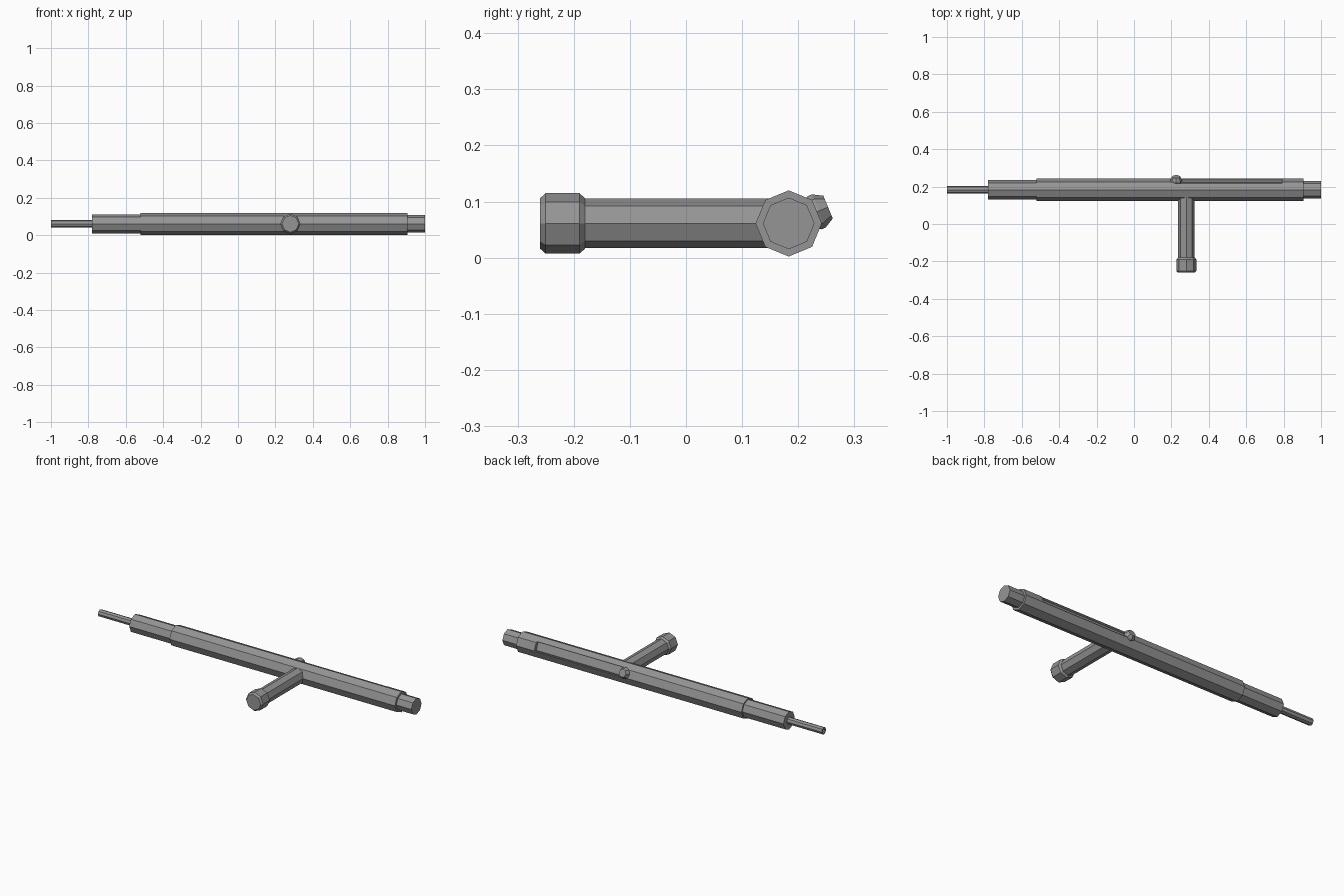
import bpy, bmesh, math
from mathutils import Vector, Matrix

if "Cube" in bpy.data.objects:
    bpy.data.objects.remove(bpy.data.objects["Cube"], do_unlink=True)

SIDES = 8
AXIS_Y, AXIS_Z = 0.183, 0.061

metal = bpy.data.materials.new("grey metal")
metal.use_nodes = True
grey = (0.3, 0.3, 0.3, 1)
metal.diffuse_color = grey
metal.node_tree.nodes["Principled BSDF"].inputs["Base Color"].default_value = grey


def finish(bm, name):
    bmesh.ops.recalc_face_normals(bm, faces=bm.faces)
    mesh = bpy.data.meshes.new(name)
    bm.to_mesh(mesh)
    bm.free()
    mesh.materials.append(metal)
    obj = bpy.data.objects.new(name, mesh)
    bpy.context.collection.objects.link(obj)
    return obj


def lathe(name, origin, axis, profile):
    """Octagonal solid: (distance along axis, radius) rings with both ends capped."""
    axis, origin = Vector(axis).normalized(), Vector(origin)
    u = Vector((0, 0, 1))
    u = (u - axis * u.dot(axis)).normalized()
    v = axis.cross(u)
    bm = bmesh.new()
    rings = []
    for d, r in profile:
        ring = []
        for i in range(SIDES):
            a = math.tau * i / SIDES
            ring.append(bm.verts.new(origin + axis * d + (u * math.cos(a) + v * math.sin(a)) * r))
        rings.append(ring)
    for low, high in zip(rings, rings[1:]):
        for i in range(SIDES):
            j = (i + 1) % SIDES
            bm.faces.new((low[i], low[j], high[j], high[i]))
    bm.faces.new(rings[0])
    bm.faces.new(rings[-1])
    return finish(bm, name)


# Main tube with stepped collar and end plug
centre = (0, AXIS_Y, AXIS_Z)
along = (1, 0, 0)
tube = lathe("main_tube", centre, along, [(-0.52, 0.059), (0.905, 0.059)])
lathe("front_collar", centre, along, [(-0.78, 0.051), (-0.51, 0.051)])
lathe("end_plug", centre, along, [(0.89, 0.046), (1.0, 0.046)])

# Thin barrel with a hollow mouth
lathe("thin_barrel", centre, along,
      [(-0.9, 0.012), (-1.0, 0.012), (-1.0, 0.02), (-0.77, 0.02)])

# Side handle and its chamfered end cap
lathe("side_handle", (0.28, 0, AXIS_Z), (0, 1, 0), [(-0.19, 0.044), (0.16, 0.044)])
lathe("handle_cap", (0.28, 0, AXIS_Z), (0, 1, 0),
      [(-0.26, 0.045), (-0.25, 0.054), (-0.19, 0.054), (-0.18, 0.045)])

# Slide slot cut along the upper rear facet
tilt = math.radians(22.5)
normal = Vector((0, math.cos(tilt), math.sin(tilt)))
tangent = Vector((0, -math.sin(tilt), math.cos(tilt)))
bm = bmesh.new()
bmesh.ops.create_cube(bm, size=1)
bmesh.ops.scale(bm, vec=(0.56, 0.05, 0.046), verts=bm.verts)
bmesh.ops.rotate(bm, matrix=Matrix.Rotation(tilt, 3, 'X'), verts=bm.verts)
bmesh.ops.translate(bm, vec=Vector((0.51, AXIS_Y, AXIS_Z)) + normal * 0.061 + tangent * 0.005,
                    verts=bm.verts)
cutter = finish(bm, "slot_cutter")
cutter.hide_render = True
cutter.hide_set(True)
cutter.display_type = 'WIRE'
cut = tube.modifiers.new("slot", 'BOOLEAN')
cut.operation = 'DIFFERENCE'
cut.solver = 'EXACT'
cut.object = cutter

# Sliding knob at the end of the slot
lathe("slide_knob", (0.225, AXIS_Y, AXIS_Z), normal,
      [(0.03, 0.02), (0.05, 0.032), (0.058, 0.032), (0.076, 0.022)])
